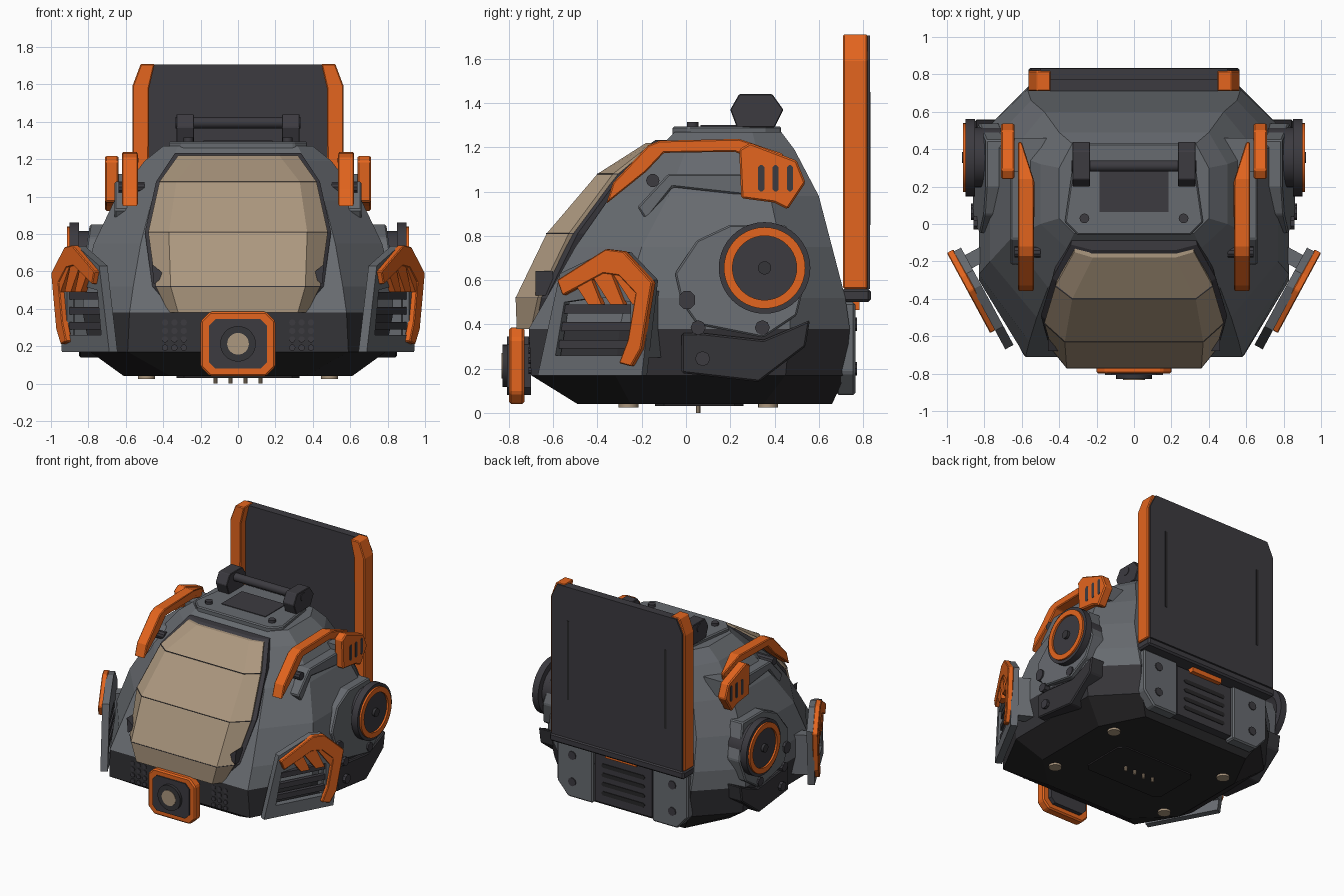
import bpy, bmesh, math
from mathutils import Vector

if "Cube" in bpy.data.objects:
    bpy.data.objects.remove(bpy.data.objects["Cube"])


def material(name, r, g, b):
    m = bpy.data.materials.new(name)
    m.use_nodes = True
    m.diffuse_color = (r, g, b, 1)
    m.node_tree.nodes["Principled BSDF"].inputs["Base Color"].default_value = (r, g, b, 1)
    return m


GREY = material("hull grey", .135, .145, .16)
DARK = material("dark trim", .045, .043, .051)
CHAR = material("charcoal", .036, .035, .04)
BLACK = material("underside black", .021, .02, .0215)
ORANGE = material("orange", .77, .13, .013)
TAN = material("visor tan", .41, .31, .21)


def finish(name, bm, mats, mirror=False, bevel=0):
    bmesh.ops.recalc_face_normals(bm, faces=bm.faces)
    me = bpy.data.meshes.new(name)
    bm.to_mesh(me)
    bm.free()
    for m in mats:
        me.materials.append(m)
    ob = bpy.data.objects.new(name, me)
    bpy.context.collection.objects.link(ob)
    if mirror:
        ob.modifiers.new("Mirror", "MIRROR").use_mirror_merge = False
    if bevel:
        b = ob.modifiers.new("Bevel", "BEVEL")
        b.width, b.segments = bevel, 1
    return ob


def loft(name, rings, mats, loop=False, **kw):
    """Skin equal rings of points; cap the ends, or join last to first."""
    bm = bmesh.new()
    vs = [[bm.verts.new(p) for p in ring] for ring in rings]
    n = len(rings[0])
    pairs = list(zip(vs, vs[1:])) + ([(vs[-1], vs[0])] if loop else [])
    for a, b in pairs:
        for i in range(n):
            j = (i + 1) % n
            bm.faces.new((a[i], a[j], b[j], b[i]))
    if not loop:
        bm.faces.new(vs[0])
        bm.faces.new(vs[-1])
    return finish(name, bm, mats, **kw)


# Working planes: origin, two in-plane axes, and outward normal
SIDE = [Vector(v) for v in ((0, 0, 0), (0, 1, 0), (0, 0, 1), (1, 0, 0))]
LEAN = [Vector(v) for v in ((.06, 0, 0), (0, 1, 0), (-.15, 0, 1), (1, 0, 0))]
FRONT = [Vector(v) for v in ((0, 0, 0), (1, 0, 0), (0, 0, 1), (0, 1, 0))]
TOP = [Vector(v) for v in ((0, 0, 0), (1, 0, 0), (0, 1, 0), (0, 0, 1))]
CHEEK = [Vector((1.05, 0, 0)), Vector((.54, 1, 0)), Vector((0, 0, 1)), Vector((.88, -.475, 0))]


def place(plane, pts, d):
    o, u, v, n = plane
    return [o + u * p[0] + v * p[1] + n * d for p in pts]


def prism(name, plane, pts, d0, d1, mat, mirror=False, bevel=0):
    return loft(name, [place(plane, pts, d0), place(plane, pts, d1)], [mat],
                mirror=mirror, bevel=bevel)


def rect(x0, y0, x1, y1, c=0):
    if not c:
        return [(x0, y0), (x1, y0), (x1, y1), (x0, y1)]
    return [(x0 + c, y0), (x1 - c, y0), (x1, y0 + c), (x1, y1 - c),
            (x1 - c, y1), (x0 + c, y1), (x0, y1 - c), (x0, y0 + c)]


def disc(name, plane, u, v, r, d0, d1, mat, mirror=False, seg=32, hole=0):
    def ring(rad):
        return [(u + rad * math.cos(math.tau * i / seg), v + rad * math.sin(math.tau * i / seg))
                for i in range(seg)]
    if hole:
        rings = [place(plane, ring(a), d) for a, d in ((r, d0), (r, d1), (hole, d1), (hole, d0))]
        ob = loft(name, rings, [mat], loop=True, mirror=mirror)
    else:
        ob = prism(name, plane, ring(r), d0, d1, mat, mirror)
    bpy.ops.object.select_all(action="DESELECT")
    ob.select_set(True)
    bpy.context.view_layer.objects.active = ob
    bpy.ops.object.shade_smooth_by_angle(angle=math.radians(35))


# Faceted hull: z, front half width, front y, side x, side y range, back half width, back y
hull_rows = [(.04, .36, -.49, .61, -.25, .35, .45, .66), (.17, .59, -.7, .79, -.32, .45, .53, .72),
             (.38, .58, -.71, .83, -.3, .47, .56, .74), (.52, .56, -.63, .83, -.27, .47, .57, .72),
             (.75, .52, -.5, .77, -.2, .43, .55, .66), (.98, .46, -.34, .66, -.08, .38, .48, .6),
             (1.19, .36, -.13, .5, 0, .32, .4, .49), (1.27, .32, -.05, .4, .03, .3, .33, .43)]
rings = [[(-a, f, z), (a, f, z), (x, s, z), (x, t, z), (b, k, z), (-b, k, z), (-x, t, z), (-x, s, z)]
         for z, a, f, x, s, t, b, k in hull_rows]
hull = loft("hull", rings, [GREY, CHAR, BLACK])
for p in hull.data.polygons:
    p.material_index = 2 if p.center.z < .16 else 1 if p.center.z < .38 else 0

# Visor with a dark surround and seams: z, inner x, inner y, outer x, outer y
visor_rows = [(.38, .32, -.765, .37, -.7), (.52, .36, -.77, .44, -.67), (.81, .37, -.63, .48, -.53),
              (1.08, .33, -.4, .42, -.33), (1.22, .22, -.18, .32, -.15)]


def visor_ring(row, grow=0, back=0, lift=0):
    z, ix, iy, ox, oy = row
    ox, iy, oy, z = ox + grow, iy + back, oy + back, z + lift
    return [(-ox, oy, z), (-ix, iy, z), (ix, iy, z), (ox, oy, z),
            (ox * .92, oy + .12, z), (-ox * .92, oy + .12, z)]


loft("visor", [visor_ring(r) for r in visor_rows], [TAN])
loft("visor_surround", [visor_ring(r, .018, .04, .012 if r[0] > 1.2 else 0) for r in visor_rows], [DARK])
for r in visor_rows[1:4]:
    loft("visor_seam", [visor_ring(r, .002, -.002, s) for s in (-.002, .002)], [DARK])
prism("visor_clip", FRONT, [(.39, .58), (.46, .64), (.45, .53)], -.68, -.6, DARK, True)

# Front camera
prism("camera_frame", FRONT, rect(-.2, .04, .2, .385, .05), -.8, -.73, ORANGE, bevel=.01)
prism("camera_face", FRONT, rect(-.155, .08, .155, .345, .035), -.808, -.7, DARK)
disc("camera_ring", FRONT, 0, .213, .095, -.83, -.75, CHAR)
disc("camera_lens", FRONT, 0, .213, .058, -.834, -.78, TAN)

# Sensor dots on the chin
for col in range(3):
    for row in range(4):
        disc("chin_dot", FRONT, .29 + col * .05, .192 + row * .045, .017, -.711, -.69, DARK, True, 10)

# Cheek guards with open louvres and clawed orange trim
outer = [(-.67, .17), (-.57, .63), (-.35, .735), (-.27, .725), (-.15, .6), (-.2, .17)]
inner = [(-.59, .26), (-.55, .5), (-.42, .52), (-.33, .52), (-.25, .5), (-.25, .26)]
loft("cheek_frame", [place(CHEEK, p, d) for p, d in
                     ((outer, -.05), (outer, 0), (inner, 0), (inner, -.05))], [GREY], loop=True, mirror=True)
for z in (.29, .37, .45):
    prism("cheek_slat", CHEEK, rect(-.58, z, -.24, z + .04), -.045, -.015, DARK, True)
prism("cheek_mount", CHEEK, rect(-.26, .25, -.19, .55), -.2, -.04, GREY, True)
prism("cheek_trim", CHEEK, [(-.57, .6), (-.35, .74), (-.27, .73), (-.14, .59), (-.19, .29), (-.235, .21),
                            (-.29, .225), (-.25, .33), (-.215, .54), (-.29, .62), (-.36, .63), (-.545, .53)],
      -.01, .03, ORANGE, True, .005)
for i in range(3):
    y = i * .1
    prism("cheek_claw", CHEEK, [(-.52 + y, .63), (-.43 + y, .49), (-.37 + y, .49), (-.43 + y, .64)],
          -.01, .026, ORANGE, True)

# Ear discs on leaning mounting plates
prism("ear_plate", LEAN, [(-.05, .63), (.05, .78), (.2, .85), (.45, .85), (.54, .6), (.5, .44),
                          (.35, .34), (.05, .4), (-.02, .5)], .75, .86, GREY, True, .008)
disc("ear_neck", SIDE, .355, .655, .16, .7, .88, DARK, True)
disc("ear_drum", SIDE, .355, .655, .207, .85, .9, DARK, True, 40)
disc("ear_ring", SIDE, .355, .655, .184, .86, .914, ORANGE, True, 40, hole=.145)
disc("ear_hub", SIDE, .355, .655, .03, .85, .92, CHAR, True, 16)
prism("ear_latch", SIDE, rect(-.03, .47, .04, .55, .02), .8, .858, DARK, True)

# Lower side armour and bolts
prism("side_armour", SIDE, [(-.02, .18), (.33, .14), (.54, .3), (.56, .42), (.47, .38), (.35, .33),
                            (.08, .36), (-.02, .36)], .7, .85, CHAR, True, .008)
for y, z in ((.055, .385), (.345, .385), (.075, .245)):
    disc("side_bolt", SIDE, y, z, .034, .78, .872, DARK, True, 8)

# Brow rails tapering at the rear, inner ribs and vented shoulder guards
rail = [(-.36, .945), (-.33, 1.04), (-.17, 1.21), (-.12, 1.23), (.24, 1.238), (.44, 1.17),
        (.42, 1.1), (.22, 1.18), (-.1, 1.175), (-.18, 1.09)]
loft("brow_rail", [[(.6 if y > .3 else .535, y, z) for y, z in rail], place(SIDE, rail, .62)],
     [ORANGE], mirror=True, bevel=.006)
prism("brow_rib", SIDE, [(-.22, .93), (-.08, 1.08), (.3, 1.08), (.3, .98), (-.06, 1.02), (-.18, .87)],
      .5, .66, GREY, True, .008)
disc("brow_bolt", SIDE, -.15, 1.05, .03, .5, .64, DARK, True, 10)
prism("shoulder_guard", SIDE, [(.24, 1.19), (.29, 1.22), (.5, 1.14), (.54, 1.04), (.46, .92), (.4, .95),
                               (.25, .97)], .64, .71, ORANGE, True, .008)
prism("shoulder_mount", SIDE, rect(.28, 1, .46, 1.12), .45, .65, GREY, True)
for y in (.34, .405, .47):
    prism("shoulder_slot", SIDE, rect(y - .014, 1, y + .014, 1.12, .01), .7, .712, DARK, True)

# Roof plate, hatch and carry handle
prism("roof_plate", TOP, [(-.3, -.06), (.3, -.06), (.37, .01), (.32, .36), (.27, .43), (-.27, .43),
                          (-.32, .36), (-.37, .01)], 1.25, 1.295, GREY, bevel=.008)
prism("roof_hatch", TOP, rect(-.185, .065, .185, .31), 1.28, 1.3, DARK)
disc("roof_bolt", TOP, .265, .03, .026, 1.28, 1.315, DARK, True, 12)
prism("handle_bracket", SIDE, [(.2, 1.37), (.24, 1.44), (.39, 1.44), (.44, 1.37), (.4, 1.29), (.23, 1.29)],
      .235, .33, DARK, True, .004)
disc("handle_bar", SIDE, .31, 1.395, .03, -.334, .334, DARK, seg=16)

# Tall back panel with orange edges
prism("back_panel", FRONT, [(-.55, .56), (.55, .56), (.55, 1.6), (.5, 1.705), (-.5, 1.705), (-.55, 1.6)],
      .77, .832, DARK)
prism("back_edge", FRONT, [(.48, .56), (.565, .56), (.565, 1.59), (.52, 1.71), (.445, 1.71), (.475, 1.58)],
      .71, .82, ORANGE, True, .006)
prism("back_slot", FRONT, rect(.4, .85, .418, 1.45), .82, .834, BLACK, True)
prism("back_ledge", FRONT, rect(-.565, .5, .565, .56), .7, .835, DARK, bevel=.012)
prism("back_pull", FRONT, rect(-.13, .465, .13, .505), .74, .785, ORANGE)

# Lower back armour and central grille
prism("rear_plate", FRONT, [(.25, .08), (.46, .08), (.55, .18), (.55, .5), (.25, .5)], .68, .765, GREY, True, .01)
for z in (.2, .4):
    disc("rear_bolt", FRONT, .42, z, .032, .75, .772, DARK, True, 10)
prism("rear_grille", FRONT, rect(-.24, .1, .24, .48), .66, .752, DARK)
for i in range(4):
    prism("rear_grille_slot", FRONT, rect(-.18, .16 + i * .07, .18, .19 + i * .07, .01), .74, .757, BLACK)

# Underside plate, feet and contact pins
prism("base_plate", TOP, rect(-.33, -.14, .33, .26, .04), .03, .06, BLACK)
for y in (-.26, .37):
    disc("foot", TOP, .49, y, .045, .025, .08, TAN, True, 16)
for x in (.04, .12):
    disc("contact_pin", TOP, x, .055, .011, 0, .05, TAN, True, 10)
